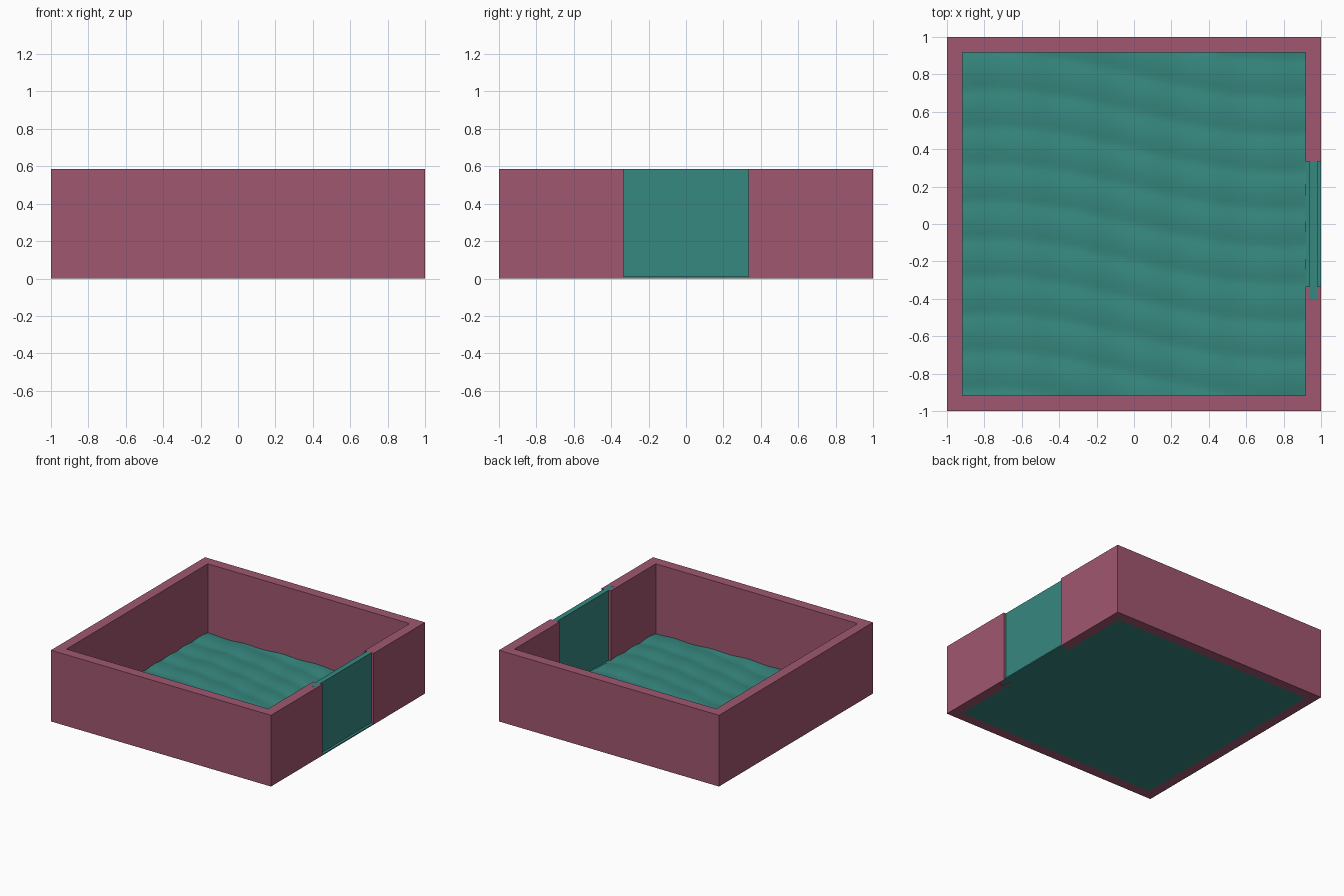
import bpy, bmesh, math

if "Cube" in bpy.data.objects:
    bpy.data.objects.remove(bpy.data.objects["Cube"])

H = 0.585      # wall height
I = 0.917      # inner half size
G = 0.334      # half width of the doorway
X0, X1 = 0.937, 0.98   # gate faces


def material(name, rgb):
    m = bpy.data.materials.new(name)
    m.diffuse_color = (*rgb, 1)
    m.use_nodes = True
    m.node_tree.nodes["Principled BSDF"].inputs["Base Color"].default_value = m.diffuse_color
    return m


maroon = material("maroon", (0.352, 0.095, 0.162))
teal = material("teal", (0.037, 0.25, 0.216))


def finish(name, bm, mat):
    bmesh.ops.recalc_face_normals(bm, faces=bm.faces)
    me = bpy.data.meshes.new(name)
    bm.to_mesh(me)
    bm.free()
    me.materials.append(mat)
    ob = bpy.data.objects.new(name, me)
    bpy.context.collection.objects.link(ob)
    return ob


def prism(name, pts, z0, z1, mat):
    bm = bmesh.new()
    f = bm.faces.new([bm.verts.new((x, y, z0)) for x, y in pts])
    r = bmesh.ops.extrude_face_region(bm, geom=[f])
    top = [v for v in r["geom"] if isinstance(v, bmesh.types.BMVert)]
    bmesh.ops.translate(bm, verts=top, vec=(0, 0, z1 - z0))
    return finish(name, bm, mat)


def rect(x0, x1, y0, y1):
    return [(x0, y0), (x1, y0), (x1, y1), (x0, y1)]


# Walls: one outline with the doorway and a slot that holds the sliding gate
prism("walls", [(1, G), (1, 1), (-1, 1), (-1, -1), (1, -1), (1, -G),
                (X1, -G), (X1, -0.405), (X0, -0.405), (X0, -G),
                (I, -G), (I, -I), (-I, -I), (-I, I), (I, I), (I, G)],
      0, H, maroon)

# Sliding gate and the sill below it
prism("gate", rect(X0, X1, -0.404, G), 0.005, H, teal)
prism("sill", rect(I, 1, -G, G), 0, 0.01, teal)

# Rippled floor with a flat underside
N = 72
bm = bmesh.new()
bmesh.ops.create_grid(bm, x_segments=N, y_segments=N, size=I)
r = bmesh.ops.extrude_face_region(bm, geom=bm.faces[:])
for v in [g for g in r["geom"] if isinstance(g, bmesh.types.BMVert)]:
    x, y = v.co.x, v.co.y
    ripple = abs(math.sin(math.pi * (y + 0.12 * math.sin(2 * x)) / 0.2))
    swell = 0.5 + 0.5 * math.sin(2 * math.pi * x / 0.33)
    v.co.z = 0.01 + 0.009 * ripple + 0.008 * swell
floor = finish("rippled_floor", bm, teal)
bpy.context.view_layer.objects.active = floor
floor.select_set(True)
bpy.ops.object.shade_smooth_by_angle(angle=math.radians(40))
